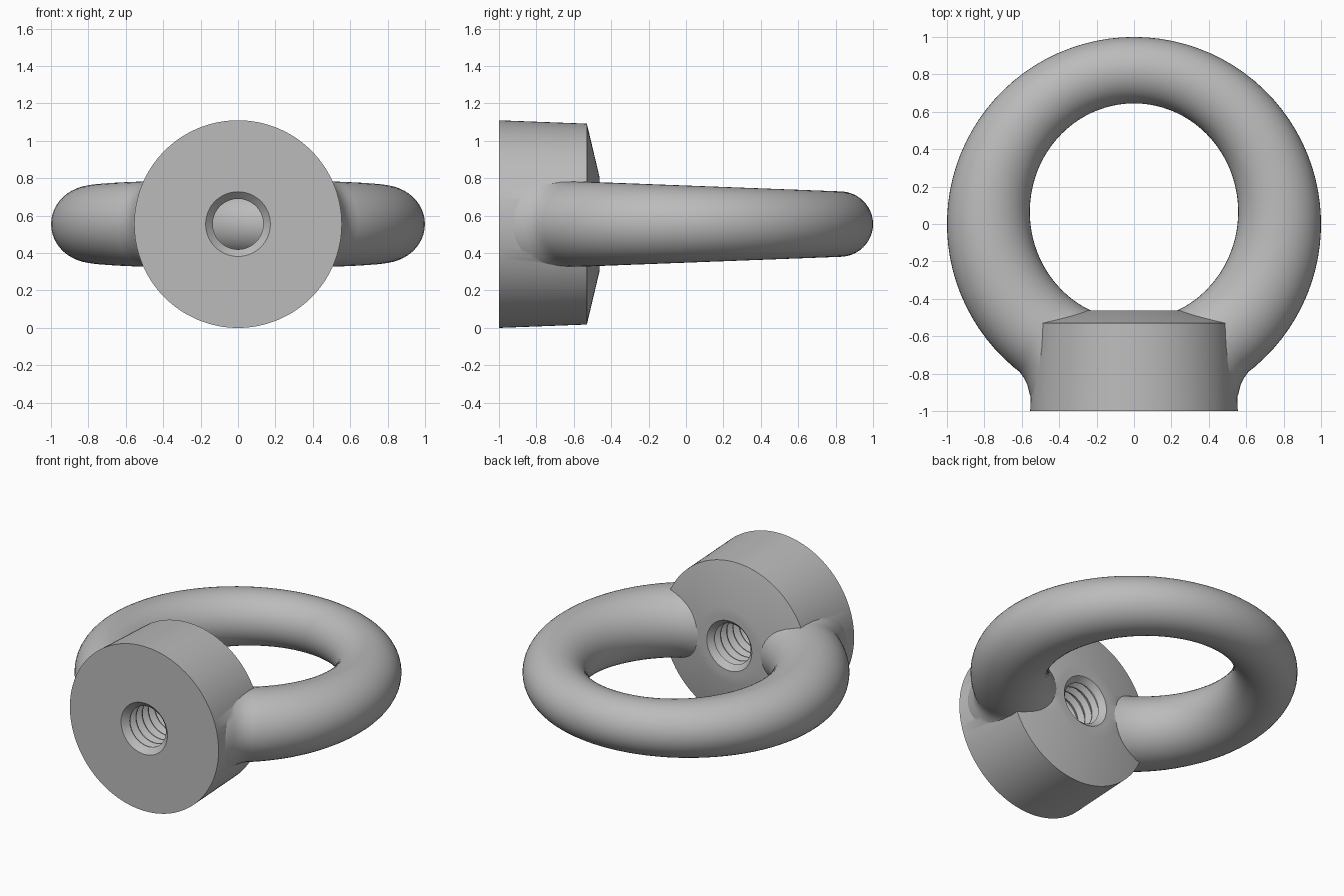
import bpy, bmesh
from math import sin, cos, pi, radians
from mathutils import Vector

cube = bpy.data.objects.get("Cube")
if cube:
    bpy.data.objects.remove(cube)

MID = 0.555  # height of the nut axis and ring plane

steel = bpy.data.materials.new("plain grey steel")
steel.use_nodes = True
colour = (0.5, 0.5, 0.5, 1)
steel.diffuse_color = colour
steel.node_tree.nodes["Principled BSDF"].inputs["Base Color"].default_value = colour


def loft(name, loops, material=steel):
    """Skin a list of equal closed loops and cap both ends."""
    bm = bmesh.new()
    rings = [[bm.verts.new(p) for p in loop] for loop in loops]
    n = len(rings[0])
    for a, b in zip(rings, rings[1:]):
        for i in range(n):
            j = (i + 1) % n
            bm.faces.new((a[i], a[j], b[j], b[i]))
    bm.faces.new(rings[0])
    bm.faces.new(rings[-1])
    bmesh.ops.recalc_face_normals(bm, faces=bm.faces)
    mesh = bpy.data.meshes.new(name)
    bm.to_mesh(mesh)
    bm.free()
    mesh.materials.append(material)
    obj = bpy.data.objects.new(name, mesh)
    bpy.context.collection.objects.link(obj)
    return obj


def lathe(name, profile, sides):
    """Turn (radius, y) points about the nut axis."""
    angles = [2 * pi * i / sides for i in range(sides)]
    return loft(name, [[(r * cos(a), y, MID + r * sin(a)) for a in angles]
                       for r, y in profile])


def combine(target, tool, operation):
    mod = target.modifiers.new(operation.lower(), 'BOOLEAN')
    mod.operation = operation
    mod.solver = 'EXACT'
    mod.object = tool
    bpy.context.view_layer.objects.active = target
    bpy.ops.object.modifier_apply(modifier=mod.name)
    bpy.data.objects.remove(tool)


# Slightly tapered nut body with a conical back
body = lathe("eye_nut", [(0.555, -1), (0.537, -0.53), (0.25, -0.462),
                         (0.2, -0.462)], 128)


# Ring stations: outer point, inner point and half height
def inner_point(deg):
    a = radians(deg)
    return Vector((0.557 * cos(a), 0.065 + 0.58 * sin(a), 0))


half = []
for i in range(36):
    deg = 90 - 4 * i
    a = radians(deg)
    out = Vector((cos(a), sin(a), 0))
    half.append((out, inner_point(deg), 0.205 - 0.03 * out.y))

# Flared root that blends the ring into the body
for x, y, deg, h in [(0.612, -0.79, -53, 0.228), (0.587, -0.825, -57, 0.236),
                     (0.57, -0.86, -61, 0.25), (0.558, -0.91, -66, 0.265),
                     (0.535, -0.96, -72, 0.28)]:
    half.append((Vector((x, y, 0)), inner_point(deg), h))


def flip(v):
    return Vector((-v.x, v.y, 0))


stations = [(flip(o), flip(i), h) for o, i, h in half[:0:-1]] + half
SECTION = 48
loops = []
for out, inn, h in stations:
    centre, arm = (out + inn) / 2, (out - inn) / 2
    loops.append([centre + arm * cos(t) + Vector((0, 0, MID + h * sin(t)))
                  for t in (2 * pi * k / SECTION for k in range(SECTION))])
ring = loft("ring", loops)
combine(body, ring, 'UNION')

# Threaded through hole with chamfered mouths
thread = [(0.193, -1.02), (0.135, -0.962)]
PITCH = 0.066
for k in range(7):
    y = -0.955 + k * PITCH
    thread += [(0.135, y), (0.165, y + 0.025), (0.165, y + 0.033),
               (0.135, y + 0.058)]
thread += [(0.138, -0.492), (0.2, -0.43)]
hole = lathe("hole_cutter", thread, 64)
hole.hide_render = True
combine(body, hole, 'DIFFERENCE')

# Smooth shading with crisp machined edges
bpy.ops.object.select_all(action='DESELECT')
body.select_set(True)
bpy.context.view_layer.objects.active = body
bpy.ops.object.shade_smooth_by_angle(angle=radians(25))
